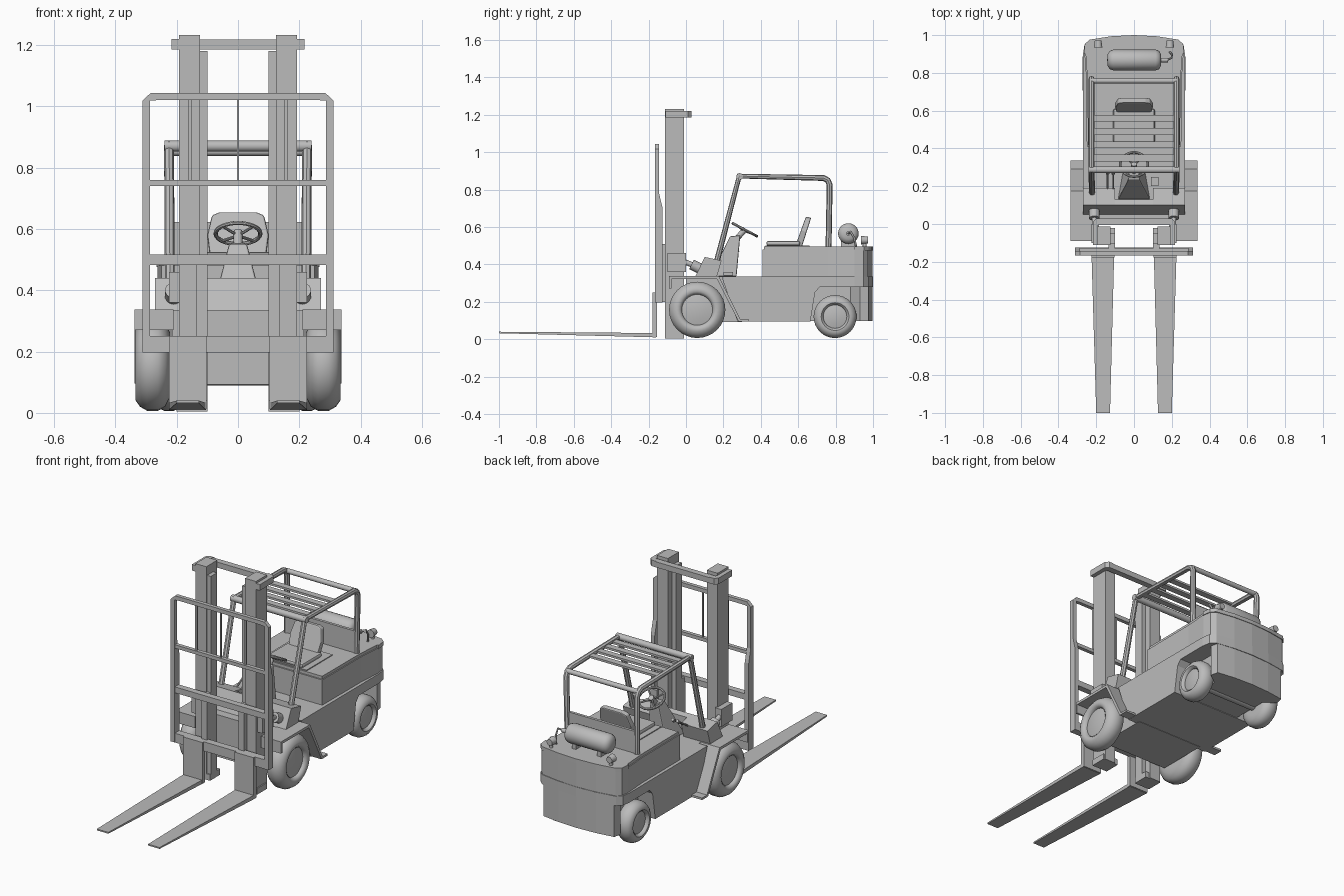
import bpy, bmesh, math
from mathutils import Vector, Matrix

if "Cube" in bpy.data.objects:
    bpy.data.objects.remove(bpy.data.objects["Cube"])

grey = bpy.data.materials.new("light grey")
grey.diffuse_color = (0.5, 0.5, 0.5, 1)
grey.use_nodes = True
grey.node_tree.nodes["Principled BSDF"].inputs["Base Color"].default_value = grey.diffuse_color


def finish(name, bm, mirror=False, bevel=0, smooth=False):
    bmesh.ops.recalc_face_normals(bm, faces=bm.faces)
    me = bpy.data.meshes.new(name)
    bm.to_mesh(me)
    bm.free()
    me.materials.append(grey)
    ob = bpy.data.objects.new(name, me)
    bpy.context.collection.objects.link(ob)
    if bevel:
        m = ob.modifiers.new("bevel", 'BEVEL')
        m.width, m.segments = bevel, 2
    if mirror:
        ob.modifiers.new("mirror", 'MIRROR')
    if smooth:
        bpy.ops.object.select_all(action='DESELECT')
        ob.select_set(True)
        bpy.context.view_layer.objects.active = ob
        bpy.ops.object.shade_smooth_by_angle(angle=math.radians(40))
    return ob


def prism(name, pts, axis, a, b, **kw):
    """Extrude a 2D outline along an axis: x takes (y,z), y takes (x,z), z takes (x,y)."""
    put = {'x': lambda p, t: (t, *p), 'y': lambda p, t: (p[0], t, p[1]),
           'z': lambda p, t: (*p, t)}[axis]
    bm = bmesh.new()
    lo = [bm.verts.new(put(p, a)) for p in pts]
    hi = [bm.verts.new(put(p, b)) for p in pts]
    bm.faces.new(lo)
    bm.faces.new(hi)
    n = len(pts)
    for i in range(n):
        bm.faces.new((lo[i], lo[(i + 1) % n], hi[(i + 1) % n], hi[i]))
    return finish(name, bm, **kw)


def box(name, x, y, z, **kw):
    return prism(name, [(x[0], y[0]), (x[1], y[0]), (x[1], y[1]), (x[0], y[1])], 'z', *z, **kw)


def sym(half):
    """Complete a plan outline from its right half."""
    return half + [(-x, y) for x, y in reversed(half) if x > 0]


def rod(name, p, q, r, r2=None, seg=14, **kw):
    p, q = Vector(p), Vector(q)
    d = q - p
    bm = bmesh.new()
    m = Matrix.Translation((p + q) / 2) @ d.to_track_quat('Z', 'Y').to_matrix().to_4x4()
    bmesh.ops.create_cone(bm, cap_ends=True, segments=seg, radius1=r,
                          radius2=r if r2 is None else r2, depth=d.length, matrix=m)
    return finish(name, bm, smooth=True, **kw)


def tube(name, pts, r, closed=False, mirror=False):
    cu = bpy.data.curves.new(name, 'CURVE')
    cu.dimensions, cu.bevel_depth, cu.bevel_resolution, cu.use_fill_caps = '3D', r, 2, True
    sp = cu.splines.new('POLY')
    sp.points.add(len(pts) - 1)
    for s, p in zip(sp.points, pts):
        s.co = (*p, 1)
    sp.use_cyclic_u = closed
    tmp = bpy.data.objects.new("tmp", cu)
    bpy.context.collection.objects.link(tmp)
    bpy.context.view_layer.update()
    me = bpy.data.meshes.new_from_object(tmp.evaluated_get(bpy.context.evaluated_depsgraph_get()))
    bpy.data.objects.remove(tmp)
    bm = bmesh.new()
    bm.from_mesh(me)
    return finish(name, bm, mirror=mirror, smooth=True)


def lathe(name, profile, centre, seg=32, mirror=True):
    """Spin (x offset, radius) points about an x-parallel axis."""
    bm = bmesh.new()
    vs = [bm.verts.new((x, 0, r)) for x, r in profile]
    es = [bm.edges.new(e) for e in zip(vs, vs[1:])]
    bmesh.ops.spin(bm, geom=vs + es, cent=(0, 0, 0), axis=(1, 0, 0), angle=math.tau, steps=seg)
    bmesh.ops.remove_doubles(bm, verts=bm.verts, dist=1e-4)
    bmesh.ops.translate(bm, verts=bm.verts, vec=centre)
    return finish(name, bm, mirror=mirror, smooth=True)


# Wheels: round tyre with a dished hub
def wheel(name, y, r, x0, x1):
    w = x1 - x0
    f = [(0, 0), (0, .5), (.02, .7), (.15, .9), (.35, .99), (.65, .99), (.85, .9),
         (.98, .76), (.98, .64), (.9, .56), (.8, .54), (.86, .3), (.88, 0)]
    lathe(name, [(a * w, b * r) for a, b in f], (x0, y, r + .005))


wheel("front_wheels", .06, .152, .22, .337)
wheel("rear_wheels", .797, .116, .175, .275)
rod("rear_axle", (-.2, .797, .12), (.2, .797, .12), .03)

# Chassis and counterweight
box("front_chassis", (-.215, .215), (0, .3), (.093, .335))
prism("main_chassis", [(.19, .335), (.275, .095), (.665, .095), (.69, .25), (.72, .285), (.72, .335)],
      'x', -.27, .27)
back = [(.27, .7), (.27, .9), (.262, .95), (.235, .975), (.12, .993), (0, 1)]
prism("counterweight_band", sym(back), 'z', .28, .335)
prism("counterweight_base", sym([(.17, .6), (.17, .88), (.235, .93), (.225, .975), (.12, .99), (0, .996)]),
      'z', .098, .285)

# Hood with a raised rim and rear panel
hood = [(.25, .41), (.252, .76), (.262, .9), (.256, .95), (.23, .972), (.12, .99), (0, .997)]
prism("hood", sym(hood), 'z', .335, .48)
prism("hood_lid", sym([(x - .006 if x else 0, y - .004 if y > .5 else y + .008) for x, y in hood]),
      'z', .48, .497)
prism("rear_rim", sym([(.266, .9), (.26, .953), (.235, .976), (.12, .994), (0, 1)]), 'z', .475, .497)

# Front fenders with slanted mud flaps
prism("fenders", [(-.09, .27), (-.09, .337), (.175, .337), (.29, .108), (.335, .108), (.335, .096),
                  (.28, .096), (.165, .322), (-.078, .322), (-.078, .27)], 'x', .21, .337, mirror=True)

# Cowl, floor and steering
prism("cowl", [(.05, .335), (.1, .44), (.19, .42), (.165, .335)], 'x', .1, .27, mirror=True)
prism("cowl_centre", [(.05, .335), (.1, .44), (.13, .43), (.13, .335)], 'x', -.1, .1)
bm = bmesh.new()
rings = [[(-.085, .13, .335), (.085, .13, .335), (.06, .27, .335), (-.06, .27, .335)],
         [(-.03, .235, .55), (.03, .235, .55), (.025, .29, .555), (-.025, .29, .555)]]
rings = [[bm.verts.new(p) for p in r] for r in rings]
for r in rings:
    bm.faces.new(r)
for i in range(4):
    j = (i + 1) % 4
    bm.faces.new((rings[0][i], rings[0][j], rings[1][j], rings[1][i]))
finish("steering_console", bm, bevel=.006)
rot = Matrix.Translation((0, .315, .585)) @ Matrix.Rotation(math.radians(-28), 4, 'X')
rim = lambda a: rot @ Vector((.073 * math.cos(a), .073 * math.sin(a), 0))
tube("steering_wheel", [rim(math.tau * i / 28) for i in range(28)], .007, closed=True)
hub = rot @ Vector((0, 0, -.008))
for i in range(4):
    rod("steering_spoke", hub, rim(math.tau * (i + .5) / 4), .005, seg=8)
rod("steering_shaft", (0, .265, .53), rot @ Vector((0, 0, .006)), .015)
for x in (-.14, -.11):
    rod("control_lever", (x, .16, .4), (x, .27, .47), .005, seg=8)
    rod("lever_knob", (x, .265, .465), (x, .28, .478), .009, seg=8)
box("pedals", (.09, .13), (.2, .25), (.34, .36))

# Seat
box("seat_base", (-.14, .14), (.425, .66), (.495, .502))
box("seat_cushion", (-.11, .11), (.43, .61), (.5, .525), bevel=.01)
bm = bmesh.new()
out = [(-.09, 0), (.09, 0), (.1, .08), (.085, .145), (.06, .155)]
out += [(-.06, .155), (-.085, .145), (-.1, .08)]
a = [bm.verts.new((x, .585 + .36 * z, .5 + z)) for x, z in out]
b = [bm.verts.new((x, .62 + .32 * z, .495 + z)) for x, z in out]
bm.faces.new(a)
bm.faces.new(b)
for i in range(8):
    bm.faces.new((a[i], a[(i + 1) % 8], b[(i + 1) % 8], b[i]))
finish("seat_back", bm, bevel=.006)

# Overhead guard
tube("guard_sides", [(.222, .15, .36), (.225, .285, .872), (.225, .735, .862), (.225, .758, .85),
                     (.225, .768, .825), (.222, .762, .49)], .016, mirror=True)
rod("guard_front_bar", (-.24, .287, .87), (.24, .287, .87), .018)
rod("guard_rear_bar", (-.225, .758, .852), (.225, .758, .852), .014)
for y in (.35, .42, .49, .56):
    box("guard_slat", (-.215, .215), (y - .018, y + .018), (.862, .874))
box("guard_rear_panel", (-.215, .215), (.752, .768), (.49, .623))

# Gas tank, valve and rear lamps
lathe("gas_tank", [(-.142, 0), (-.14, .03), (-.128, .048), (-.11, .055), (.115, .055),
                   (.133, .048), (.143, .03), (.145, 0)], (0, .868, .565), seg=24, mirror=False)
for x in (-.08, .08):
    box("tank_cradle", (x - .012, x + .012), (.83, .906), (.495, .53))
rod("tank_valve", (.14, .868, .565), (.18, .868, .565), .012)
tube("gas_hose", [(.175, .868, .565), (.2, .88, .575), (.2, .9, .54), (.19, .91, .49)], .006)
rod("lamp_posts", (.19, .955, .49), (.19, .955, .52), .01, mirror=True)
rod("rear_lamps", (.19, .935, .53), (.19, .972, .53), .023, .018, mirror=True)

# Mast rails, cross ties and tilt cylinders
box("mast_outer_rails", (.124, .193), (-.112, -.012), (.005, 1.232), mirror=True)
box("mast_inner_rails", (.1, .13), (-.105, -.05), (.04, 1.18), mirror=True)
box("mast_feet", (.1, .2), (-.112, -.02), (.005, .04), mirror=True)
box("mast_brackets", (.185, .225), (-.1, .0), (.36, .46), mirror=True)
box("mast_top_bar", (-.2, .2), (-.005, .03), (1.185, 1.217))
prism("mast_top_ends", [(.19, -.11), (.217, -.11), (.217, .012), (.2, .03), (.17, .03), (.19, 0)],
      'z', 1.185, 1.22, mirror=True)
rod("tilt_cylinders", (.21, .1, .365), (.21, .03, .4), .028, mirror=True)
rod("tilt_rods", (.21, .04, .395), (.21, -.06, .435), .014, mirror=True)

# Load backrest and carriage
prism("backrest_uprights", [(-.167, .197), (-.125, .197), (-.125, .7), (-.144, .78), (-.144, 1.018),
                            (-.167, 1.018)], 'x', .287, .312, mirror=True)
prism("backrest_corners", [(.287, 1.018), (.312, 1.018), (.285, 1.043), (.262, 1.043), (.262, 1.02)],
      'y', -.167, -.144, mirror=True)
for z0, z1, d in ((1.02, 1.043, -.144), (.74, .76, -.144), (.483, .517, -.13), (.197, .25, -.125)):
    box("backrest_bar", (-.29 if z1 < 1 else -.265, .29 if z1 < 1 else .265), (-.166, d), (z0, z1))
box("backrest_centre_bar", (-.004, .004), (-.16, -.15), (.75, 1.03))
box("backrest_slim_bars", (.15, .162), (-.16, -.15), (.75, 1.03), mirror=True)
box("carriage_plates", (.1, .135), (-.14, -.1), (.2, .51), mirror=True)

# Forks: upright shank and tapered blade
box("fork_shanks", (.103, .225), (-.178, -.155), (.012, .25), mirror=True)
bm = bmesh.new()
q = [[bm.verts.new(p) for p in ((x0, y, z0), (x1, y, z0), (x1, y, z1), (x0, y, z1))]
     for x0, x1, y, z0, z1 in ((.105, .225, -.16, .01, .033), (.127, .2, -1, .032, .04))]
for r in q:
    bm.faces.new(r)
for i in range(4):
    j = (i + 1) % 4
    bm.faces.new((q[0][i], q[0][j], q[1][j], q[1][i]))
finish("fork_blades", bm, mirror=True)
